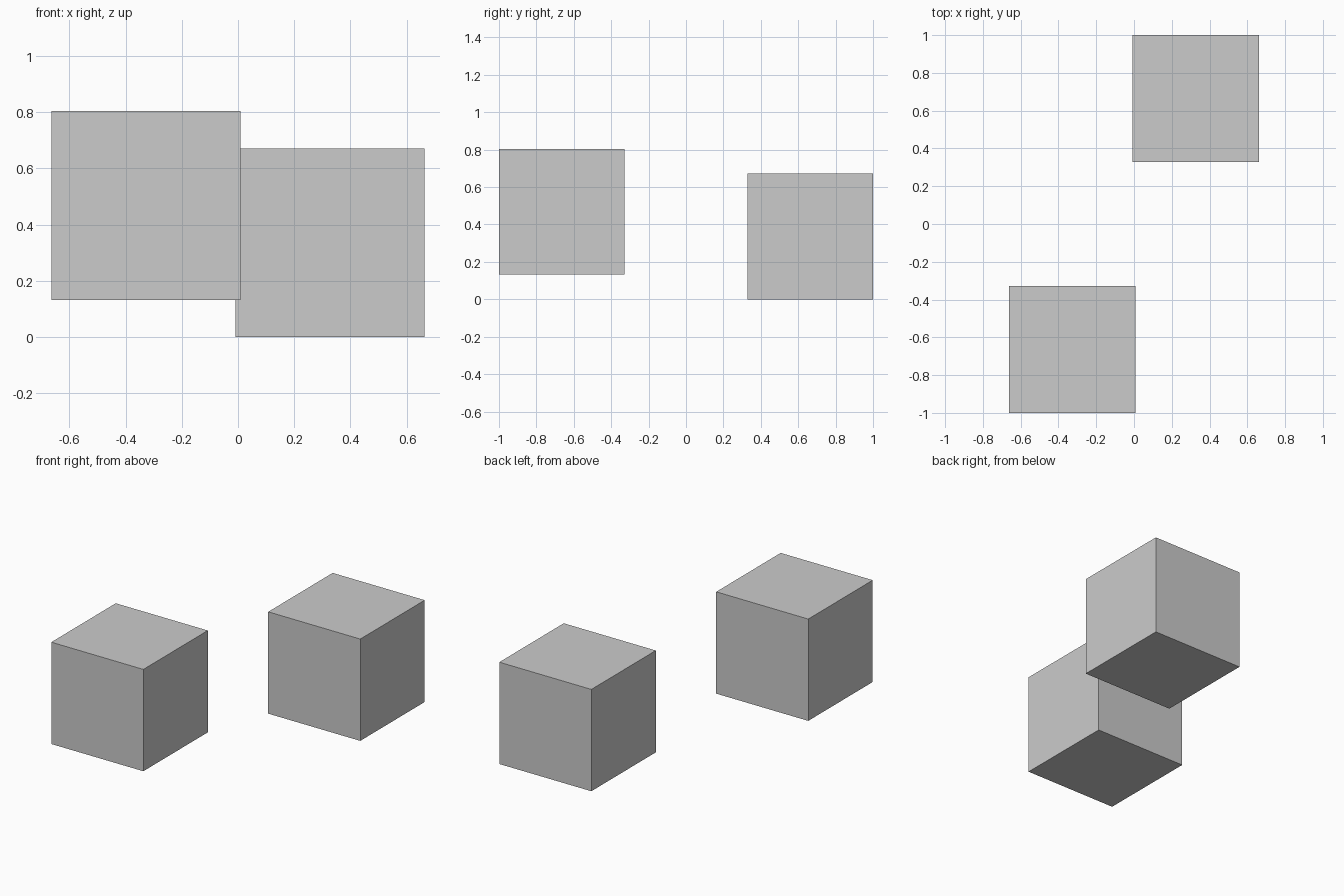
import bpy

if "Cube" in bpy.data.objects:
    bpy.data.objects.remove(bpy.data.objects["Cube"])

SIZE = 0.672


def add_cube(name, center):
    bpy.ops.mesh.primitive_cube_add(size=SIZE, location=center)
    bpy.context.object.name = name


# Front cube floats a little above the ground, back cube rests on it
add_cube("front_raised_cube", (-0.327, -0.664, 0.468))
add_cube("back_ground_cube", (0.327, 0.664, SIZE / 2))
